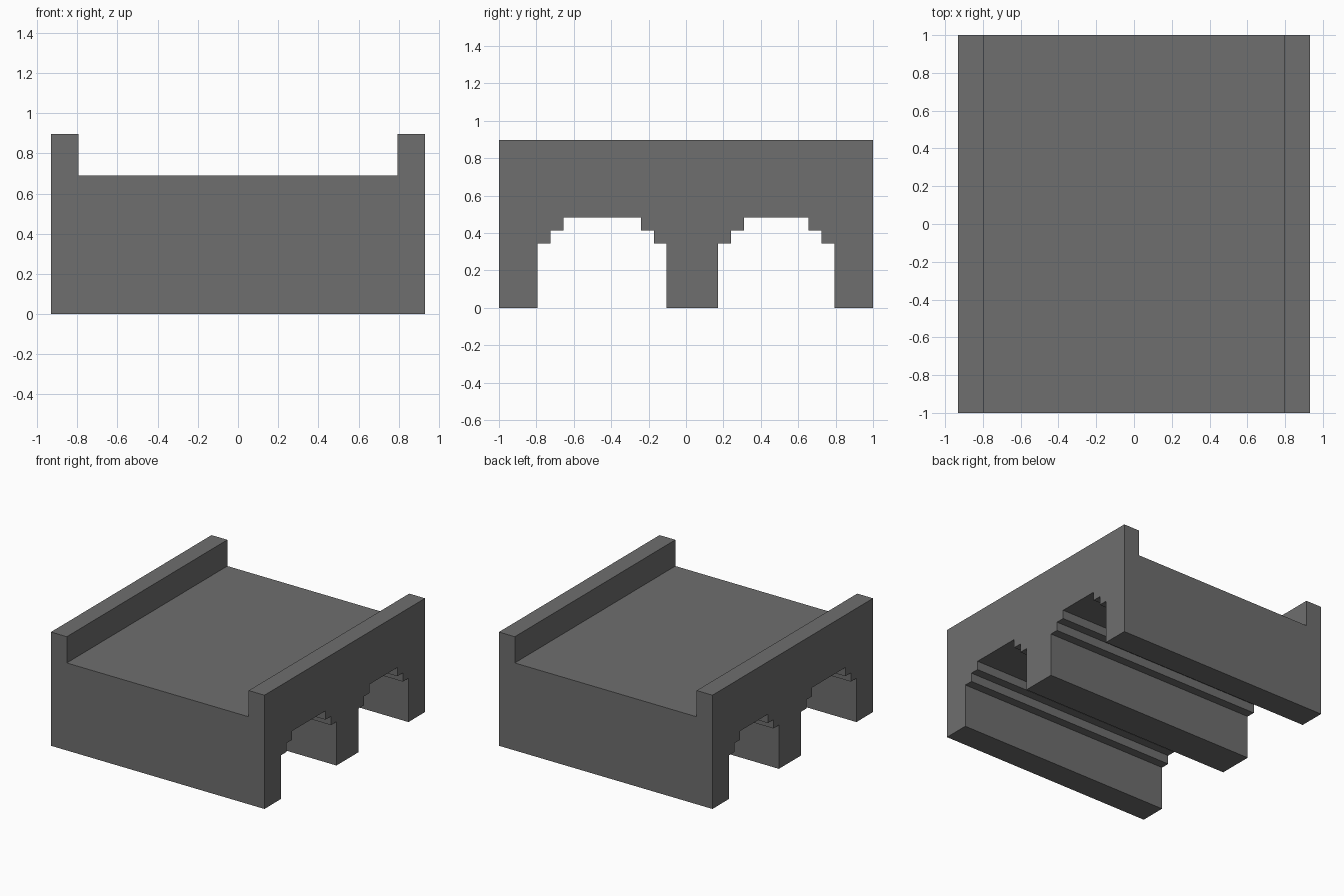
import bpy
import bmesh
from mathutils import Vector

cube = bpy.data.objects.get("Cube")
if cube:
    bpy.data.objects.remove(cube, do_unlink=True)

U = 2 / 29                      # block size: the bridge is 29 blocks deep
HALF_W, HALF_D = 13.5, 14.5     # half width (x) and half depth (y) in blocks
DECK, PARAPET, WALL = 10, 3, 2  # deck height, parapet height and thickness
SPRING = 5                      # height where the arch steps begin

# Plain stone colour
stone = bpy.data.materials.new("dark grey stone")
stone.use_nodes = True
colour = (0.156, 0.156, 0.156, 1)
stone.diffuse_color = colour
stone.node_tree.nodes["Principled BSDF"].inputs["Base Color"].default_value = colour


def stepped_arch(y0, y1):
    """Outline of a passage whose top narrows in two one-block steps."""
    left = [(y0, 0), (y0, SPRING), (y0 + 1, SPRING), (y0 + 1, SPRING + 1),
            (y0 + 2, SPRING + 1), (y0 + 2, SPRING + 2)]
    right = [(y0 + y1 - y, z) for y, z in reversed(left)]
    return left + right


# Side profile: piers, two stepped arches and the deck
profile = [(-HALF_D, 0)]
profile += stepped_arch(-11.5, -1.5) + stepped_arch(2.5, 11.5)
profile += [(HALF_D, 0), (HALF_D, DECK), (-HALF_D, DECK)]

# Extrude the profile across the full width
bm = bmesh.new()
side = bm.faces.new([bm.verts.new((-HALF_W * U, y * U, z * U)) for y, z in profile])
new = bmesh.ops.extrude_face_region(bm, geom=[side])["geom"]
bmesh.ops.translate(bm, vec=(2 * HALF_W * U, 0, 0),
                    verts=[g for g in new if isinstance(g, bmesh.types.BMVert)])
bmesh.ops.recalc_face_normals(bm, faces=bm.faces)

# Split off a strip along each side and raise it into a parapet
inner = (HALF_W - WALL) * U
for x in (-inner, inner):
    bmesh.ops.bisect_plane(bm, geom=bm.verts[:] + bm.edges[:] + bm.faces[:],
                           plane_co=Vector((x, 0, 0)), plane_no=Vector((1, 0, 0)))
for s in (-1, 1):
    strip = [f for f in bm.faces
             if f.normal.z > 0.9 and f.calc_center_median().z > (DECK - 0.1) * U
             and f.calc_center_median().x * s > inner]
    new = bmesh.ops.extrude_face_region(bm, geom=strip)["geom"]
    bmesh.ops.translate(bm, vec=(0, 0, PARAPET * U),
                        verts=[g for g in new if isinstance(g, bmesh.types.BMVert)])
    bmesh.ops.delete(bm, geom=[f for f in strip if f.is_valid], context='FACES_ONLY')
bmesh.ops.recalc_face_normals(bm, faces=bm.faces)

mesh = bpy.data.meshes.new("bridge")
bm.to_mesh(mesh)
bm.free()
mesh.materials.append(stone)
bridge = bpy.data.objects.new("bridge", mesh)
bpy.context.collection.objects.link(bridge)
